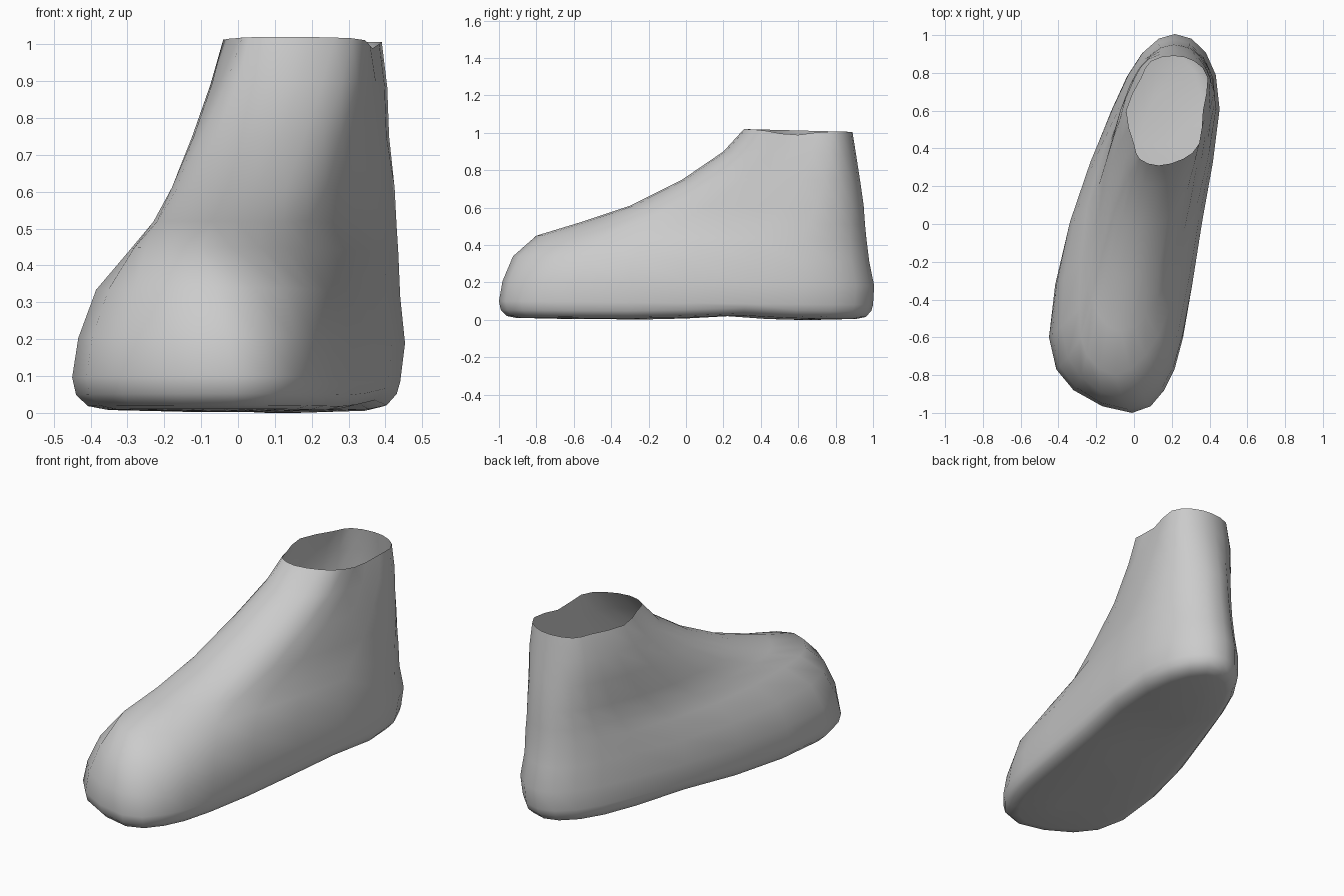
import bpy, bmesh, math

if "Cube" in bpy.data.objects:
    bpy.data.objects.remove(bpy.data.objects["Cube"])

# Horizontal sections of the boot, bottom to top:
# (z front, z back, front x, front y, back y, left xs, right xs), xs at the fractions below
FRACTIONS = (0.06, 0.2, 0.5, 0.8, 0.95)
LEVELS = [
    (0.10, 0.08, -0.01, -1.00, 1.00, (-0.32, -0.45, -0.34, -0.12, 0.04), (0.16, 0.26, 0.355, 0.44, 0.37)),
    (0.34, 0.31, -0.06, -0.925, 0.98, (-0.28, -0.385, -0.315, -0.10, 0.05), (0.13, 0.24, 0.345, 0.44, 0.37)),
    (0.45, 0.43, -0.10, -0.80, 0.965, (-0.25, -0.29, -0.25, -0.08, 0.06), (0.06, 0.19, 0.33, 0.435, 0.37)),
    (0.52, 0.51, -0.07, -0.57, 0.957, (-0.19, -0.23, -0.19, -0.05, 0.07), (0.06, 0.19, 0.33, 0.43, 0.36)),
    (0.61, 0.61, -0.01, -0.30, 0.95, (-0.13, -0.18, -0.15, -0.03, 0.08), (0.13, 0.24, 0.355, 0.425, 0.35)),
    (0.75, 0.75, 0.05, -0.02, 0.93, (-0.06, -0.12, -0.11, -0.02, 0.08), (0.18, 0.28, 0.375, 0.41, 0.34)),
    (0.90, 0.88, 0.11, 0.20, 0.91, (0.0, -0.05, -0.075, 0.0, 0.08), (0.23, 0.325, 0.375, 0.405, 0.33)),
    (1.02, 1.005, 0.13, 0.31, 0.89, (0.03, 0.0, -0.04, 0.04, 0.09), (0.26, 0.345, 0.365, 0.39, 0.32)),
]


def section(zf, zb, fx, fy, by, left, right):
    """Closed control loop of one level, smoothed to 24 points."""
    ys = [fy + (by - fy) * f for f in FRACTIONS]
    pts = [(fx, fy)] + list(zip(left, ys)) + [(0.21, by)] + list(zip(right, ys))[::-1]
    n, loop = len(pts), []
    for i in range(n):
        a, b, c, d = (pts[(i + k) % n] for k in (-1, 0, 1, 2))
        mid = [(-a[k] + 9 * b[k] + 9 * c[k] - d[k]) / 16 for k in (0, 1)]
        loop += [b, mid]
    return [(x, y, zf + (zb - zf) * (y - fy) / (by - fy)) for x, y in loop]


def sole_ring(base, inset, z):
    """Base outline drawn inward, with a slight arch under the instep."""
    ring = []
    for x, y, _ in base:
        c = 0.02 + 0.084 * y
        arch = 0.02 * math.exp(-((y - 0.28) / 0.28) ** 2)
        tip = 0.006 * max(0, -y)
        ring.append((c + (x - c) * (1 - 2.5 * inset), y * (1 - inset), z + arch + tip))
    return ring


upper = [section(*level) for level in LEVELS]
# bulging wall between the base and the toe top
wall = [tuple(0.55 * a + 0.45 * b for a, b in zip(p, q)) for p, q in zip(upper[0], upper[1])]
upper.insert(1, [(x * 1.03, y * 1.015, z) for x, y, z in wall])
# gentle dip along one side of the rim
upper[-1] = [(x, y, z - 0.025 * math.exp(-((y - 0.57) / 0.12) ** 2) * (x > 0.2))
             for x, y, z in upper[-1]]
sole = [sole_ring(upper[0], *p) for p in ((0.3, 0.0), (0.09, 0.005), (0.04, 0.015), (0.01, 0.046))]

# Loft the sole and upper into one open shell
bm = bmesh.new()
rings = [[bm.verts.new(p) for p in ring] for ring in sole + upper]
for lo, hi in zip(rings, rings[1:]):
    for i in range(len(lo)):
        j = (i + 1) % len(lo)
        bm.faces.new((lo[i], lo[j], hi[j], hi[i]))

# Close the sole with strips running across it
base = rings[0]
n = len(base)
for i in range(n // 2):
    quad = [base[i], base[i + 1], base[(n - i - 1) % n], base[(n - i) % n]]
    bm.faces.new(list(dict.fromkeys(quad)))
bmesh.ops.recalc_face_normals(bm, faces=bm.faces)
# the sole must face down
bm.normal_update()
bm.faces.ensure_lookup_table()
if bm.faces[-3].normal.z > 0:
    bmesh.ops.reverse_faces(bm, faces=bm.faces)
for f in bm.faces:
    f.smooth = True

mesh = bpy.data.meshes.new("ankle_boot")
bm.to_mesh(mesh)
bm.free()
boot = bpy.data.objects.new("ankle_boot", mesh)
bpy.context.collection.objects.link(boot)
